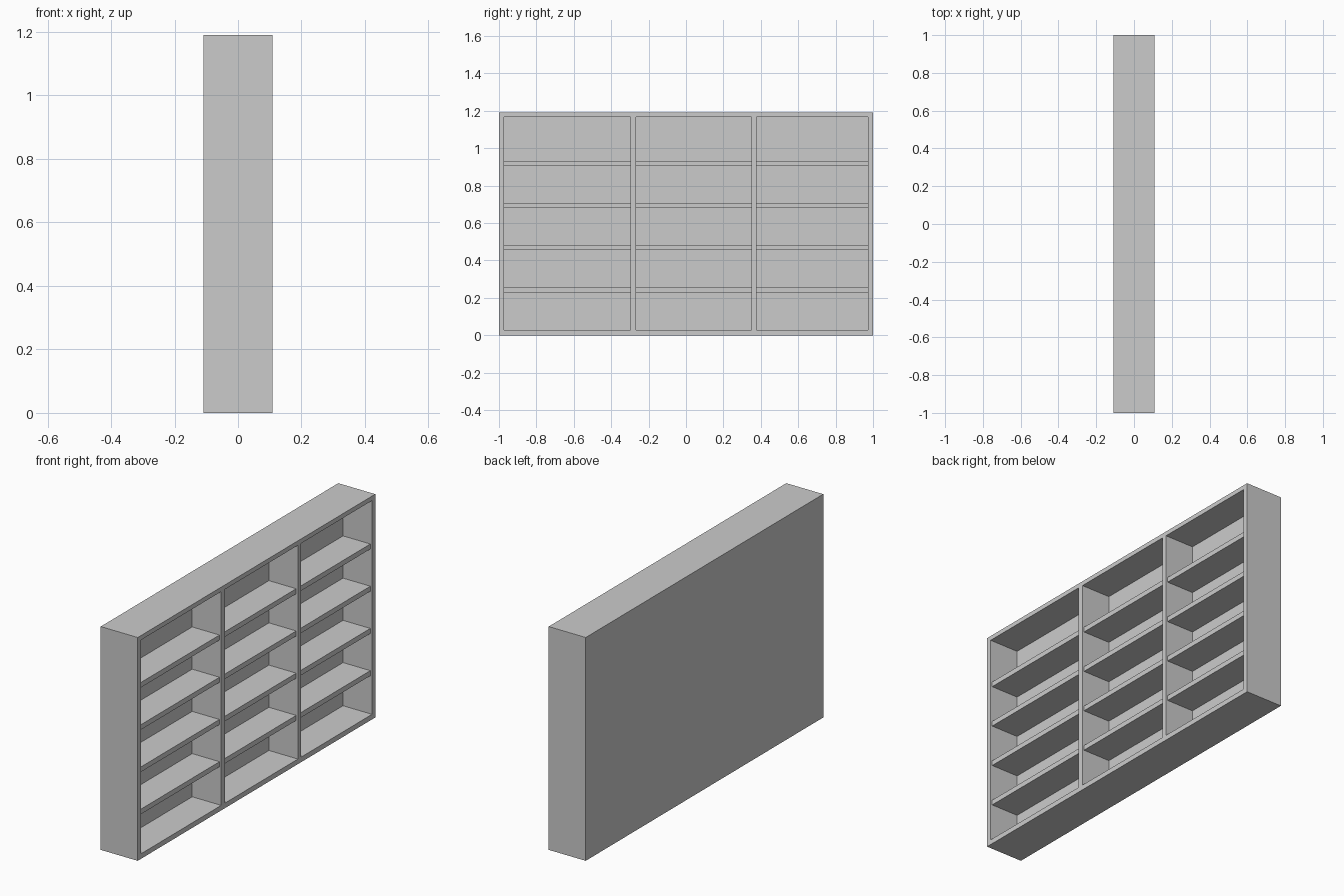
import bpy

cube = bpy.data.objects.get("Cube")
if cube:
    bpy.data.objects.remove(cube, do_unlink=True)

grey = bpy.data.materials.new("light_grey")
grey.use_nodes = True
colour = (0.6, 0.6, 0.6, 1)
grey.diffuse_color = colour
grey.node_tree.nodes["Principled BSDF"].inputs["Base Color"].default_value = colour


def panel(name, x, y, z):
    """Box spanning the (low, high) range on each axis."""
    bpy.ops.mesh.primitive_cube_add(size=1, location=[sum(r) / 2 for r in (x, y, z)])
    ob = bpy.context.object
    ob.name = name
    ob.scale = [r[1] - r[0] for r in (x, y, z)]
    bpy.ops.object.transform_apply(location=False, rotation=False, scale=True)
    ob.data.materials.append(grey)


DEPTH, HEIGHT, BOARD = 0.109, 1.19, 0.027
INNER_BACK = -0.062
LOW, HIGH = BOARD, HEIGHT - 0.024
open_x = (INNER_BACK, DEPTH)
bays = [(-0.973, -0.297), (-0.267, 0.349), (0.376, 0.973)]

# Outer case, open towards +x
panel("back_panel", (-DEPTH, INNER_BACK), (-1, 1), (0, HEIGHT))
panel("bottom_board", open_x, (-1, 1), (0, LOW))
panel("top_board", open_x, (-1, 1), (HIGH, HEIGHT))

# Uprights fill the gaps between the bays
edges = [-1] + [y for bay in bays for y in bay] + [1]
names = ["front_side", "front_divider", "rear_divider", "rear_side"]
for name, y0, y1 in zip(names, edges[::2], edges[1::2]):
    panel(name, open_x, (y0, y1), (LOW, HIGH))

# Four shelves in each bay, set slightly back from the opening
for b, bay in enumerate(bays):
    for s in range(4):
        z = 0.23 + 0.225 * s
        panel(f"shelf_{b + 1}_{s + 1}", (INNER_BACK, DEPTH - 0.01), bay, (z, z + BOARD))
